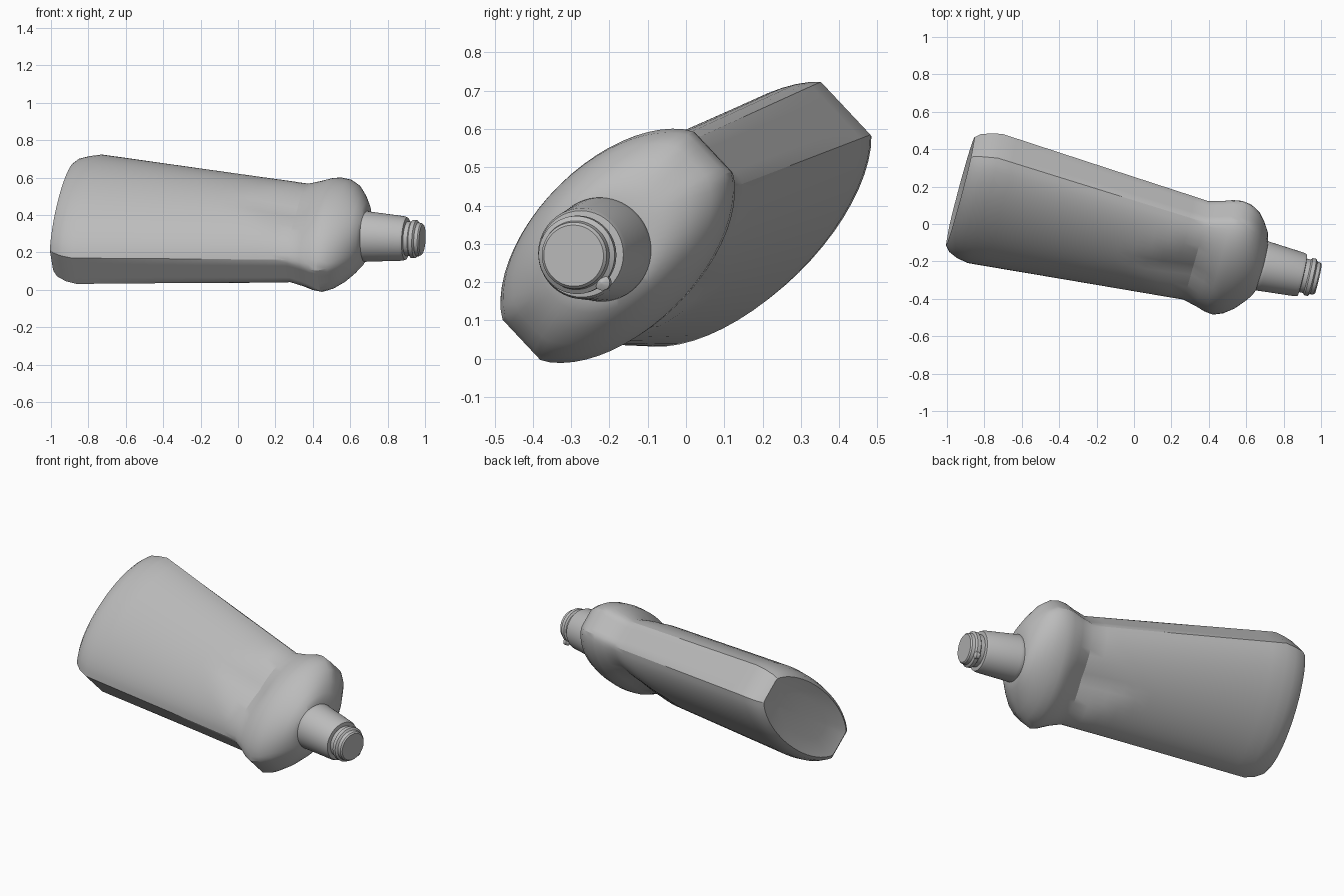
import bpy, bmesh, math
from mathutils import Vector

if "Cube" in bpy.data.objects:
    bpy.data.objects.remove(bpy.data.objects["Cube"])

# Bottle lies tilted: d runs base to cap, u is the wide direction, v the thin one
d = Vector((1, -0.233, -0.053)).normalized()
u = Vector((0, 0.73, 0.685))
u = (u - d * u.dot(d)).normalized()
v = d.cross(u)
SEG = 56

grey = bpy.data.materials.new("plain grey")
grey.diffuse_color = (0.5, 0.5, 0.5, 1)
grey.use_nodes = True
grey.node_tree.nodes["Principled BSDF"].inputs["Base Color"].default_value = grey.diffuse_color


def axis(s):
    return Vector((s, -0.064 - 0.233 * s, 0.3215 - 0.053 * s))


def ring(s, off, a, b, cut=1.0, dip=0.0, width=1.0):
    """Ellipse whose ends are cut flat at half-length a; dip pinches the broad sides."""
    pts = []
    for i in range(SEG):
        t = 2 * math.pi * i / SEG
        pu = max(-a, min(a, math.cos(t) * a / cut))
        pv = math.sin(t) * b
        if dip and abs(pv) > 1e-6:
            pv -= math.copysign(dip * max(0, 1 - abs(pu) / width), pv)
        pts.append(axis(s) + u * (pu + off) + v * pv)
    return pts


def loft(name, rings, angle):
    bm = bmesh.new()
    loops = [[bm.verts.new(p) for p in r] for r in rings]
    for A, B in zip(loops, loops[1:]):
        for i in range(SEG):
            j = (i + 1) % SEG
            bm.faces.new((A[i], A[j], B[j], B[i]))
    for end in (loops[0], loops[-1]):
        mid = bm.verts.new(sum((w.co for w in end), Vector()) / SEG)
        for i in range(SEG):
            bm.faces.new((end[i], end[(i + 1) % SEG], mid))
    bmesh.ops.recalc_face_normals(bm, faces=bm.faces)
    me = bpy.data.meshes.new(name)
    bm.to_mesh(me)
    bm.free()
    ob = bpy.data.objects.new(name, me)
    bpy.context.collection.objects.link(ob)
    me.materials.append(grey)
    bpy.ops.object.select_all(action='DESELECT')
    ob.select_set(True)
    bpy.context.view_layer.objects.active = ob
    bpy.ops.object.shade_smooth_by_angle(angle=math.radians(angle))
    return ob


# Body: dished base, straight taper, pinched grip, shoulder bulge, dome
rings = [ring(-0.915, 0.03, 0.20, 0.10, 0.95),
         ring(-0.925, 0.03, 0.30, 0.155, 0.92),
         ring(-0.935, 0.03, 0.342, 0.180, 0.91),
         ring(-0.91, 0.025, 0.366, 0.200, 0.90),
         ring(-0.86, 0.02, 0.388, 0.214, 0.90)]
for k in range(15):
    f = k / 14
    s = -0.80 + f * (0.33 + 0.80)
    g = max(0.0, (s - 0.02) / 0.31)
    rings.append(ring(s, 0.02 * (1 - f), 0.402 - 0.100 * f, 0.220 - 0.028 * f, 0.90 + 0.02 * f,
                      0.045 * g, 0.02 + 0.28 * g))
rings += [ring(0.40, 0.0, 0.325, 0.204, 0.93, 0.022, 0.3),
          ring(0.455, 0.0, 0.349, 0.217, 0.94),
          ring(0.50, 0.0, 0.357, 0.220, 0.94),
          ring(0.55, 0.008, 0.344, 0.213, 0.95),
          ring(0.60, 0.015, 0.305, 0.197, 0.96),
          ring(0.64, 0.015, 0.250, 0.175, 0.98),
          ring(0.67, 0.012, 0.195, 0.152),
          ring(0.685, 0.005, 0.140, 0.125)]
loft("bottle_body", rings, 28)


def lathe(name, profile):
    return loft(name, [ring(s, 0.0, r, r) for s, r in profile], 30)


# Tapered collar, nozzle with thread bead
lathe("cap_collar", [(0.66, 0.128), (0.685, 0.136), (0.70, 0.134), (0.885, 0.119),
                     (0.90, 0.113), (0.903, 0.09)])
lathe("nozzle", [(0.89, 0.092), (0.925, 0.092), (0.932, 0.102), (0.952, 0.102),
                 (0.96, 0.09), (0.978, 0.087), (0.985, 0.08)])
# Small stop lug on the nozzle
lug = [(0.925, 0.0), (0.935, 0.018), (0.955, 0.018), (0.965, 0.0)]
loft("nozzle_lug", [[p - v * 0.1 for p in ring(s, 0.0, r + 0.002, r + 0.002)]
                    for s, r in lug], 30)
